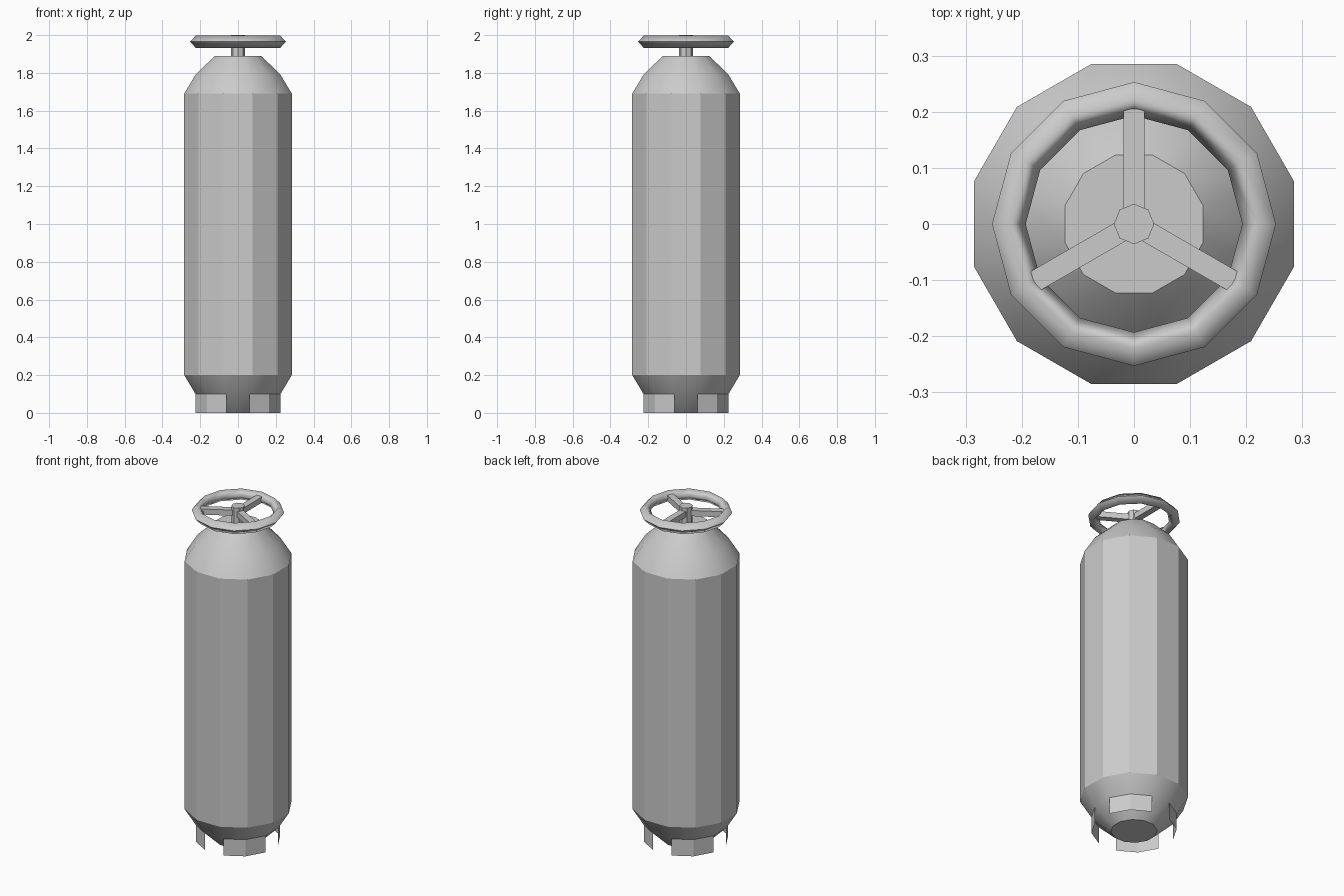
import bpy, bmesh, math
from mathutils import Matrix

cube = bpy.data.objects.get("Cube")
if cube:
    bpy.data.objects.remove(cube, do_unlink=True)

steel = bpy.data.materials.new("grey_steel")
steel.use_nodes = True
GREY = (0.6, 0.6, 0.6, 1)
steel.diffuse_color = GREY
steel.node_tree.nodes["Principled BSDF"].inputs["Base Color"].default_value = GREY


def finish(name, bm, smooth=None):
    """Turn a bmesh into a named object, smoothed below the given angle."""
    mesh = bpy.data.meshes.new(name)
    bm.to_mesh(mesh)
    bm.free()
    mesh.materials.append(steel)
    obj = bpy.data.objects.new(name, mesh)
    bpy.context.collection.objects.link(obj)
    if smooth:
        bpy.ops.object.select_all(action='DESELECT')
        obj.select_set(True)
        bpy.context.view_layer.objects.active = obj
        bpy.ops.object.shade_smooth_by_angle(angle=math.radians(smooth))
    return obj


def ring(bm, radius, z, sides, turn=0.0):
    step = math.tau / sides
    return [bm.verts.new((radius * math.cos((i + turn) * step),
                          radius * math.sin((i + turn) * step), z))
            for i in range(sides)]


def bridge(bm, low, high, skip=lambda i: False):
    n = len(low)
    for i in range(n):
        if not skip(i):
            j = (i + 1) % n
            bm.faces.new((low[i], low[j], high[j], high[i]))


def lathe(name, profile, sides, turn=0.0, smooth=None):
    """Solid of revolution with flat caps."""
    bm = bmesh.new()
    rings = [ring(bm, r, z, sides, turn) for r, z in profile]
    for low, high in zip(rings, rings[1:]):
        bridge(bm, low, high)
    bm.faces.new(rings[0][::-1])
    bm.faces.new(rings[-1])
    return finish(name, bm, smooth)


# Twelve-sided tank with two-step domes at both ends
FLAT = 1 / math.cos(math.pi / 12)
half = [(0.123, 0.0), (0.225, 0.1), (0.285, 0.2)]
profile = [(r * FLAT, z) for r, z in half]
profile += [(r, 1.89 - z) for r, z in reversed(profile)]
lathe("tank_body", profile, 12, 0.5, 29.5)

# Four thin curved feet: a skirt with every third panel left out
bm = bmesh.new()
bridge(bm, ring(bm, 0.225 * FLAT, 0.0, 12, 0.5), ring(bm, 0.225 * FLAT, 0.1, 12, 0.5),
       skip=lambda i: i % 3 == 2)
bmesh.ops.delete(bm, geom=[v for v in bm.verts if not v.link_faces], context='VERTS')
finish("base_feet", bm, 29.5)

# Valve stem
lathe("valve_stem", [(0.036, 1.88), (0.036, 2.0)], 8)

# Hand wheel rim with a diamond section, creased along its widest edge
MID, TUBE, HIGH = 0.223, 0.03, 0.0335
bm = bmesh.new()
loops = [ring(bm, MID + TUBE * dx, 1.965 + HIGH * dz, 12)
         for dx, dz in ((1, 0), (0, 1), (-1, 0), (0, -1))]
for k in range(4):
    bridge(bm, loops[k], loops[(k + 1) % 4])
for face in bm.faces:
    face.smooth = True
for edge in bm.edges:
    if all(v in loops[0] for v in edge.verts):
        edge.smooth = False
finish("wheel_rim", bm)

# Three wheel spokes
for k in range(3):
    bm = bmesh.new()
    bmesh.ops.create_cube(bm, size=1)
    bm.transform(Matrix.Rotation(math.radians(90 + 120 * k), 4, 'Z')
                 @ Matrix.Translation((0.11, 0, 1.963))
                 @ Matrix.Diagonal((0.19, 0.038, 0.034, 1)))
    finish(f"wheel_spoke_{k + 1}", bm)
